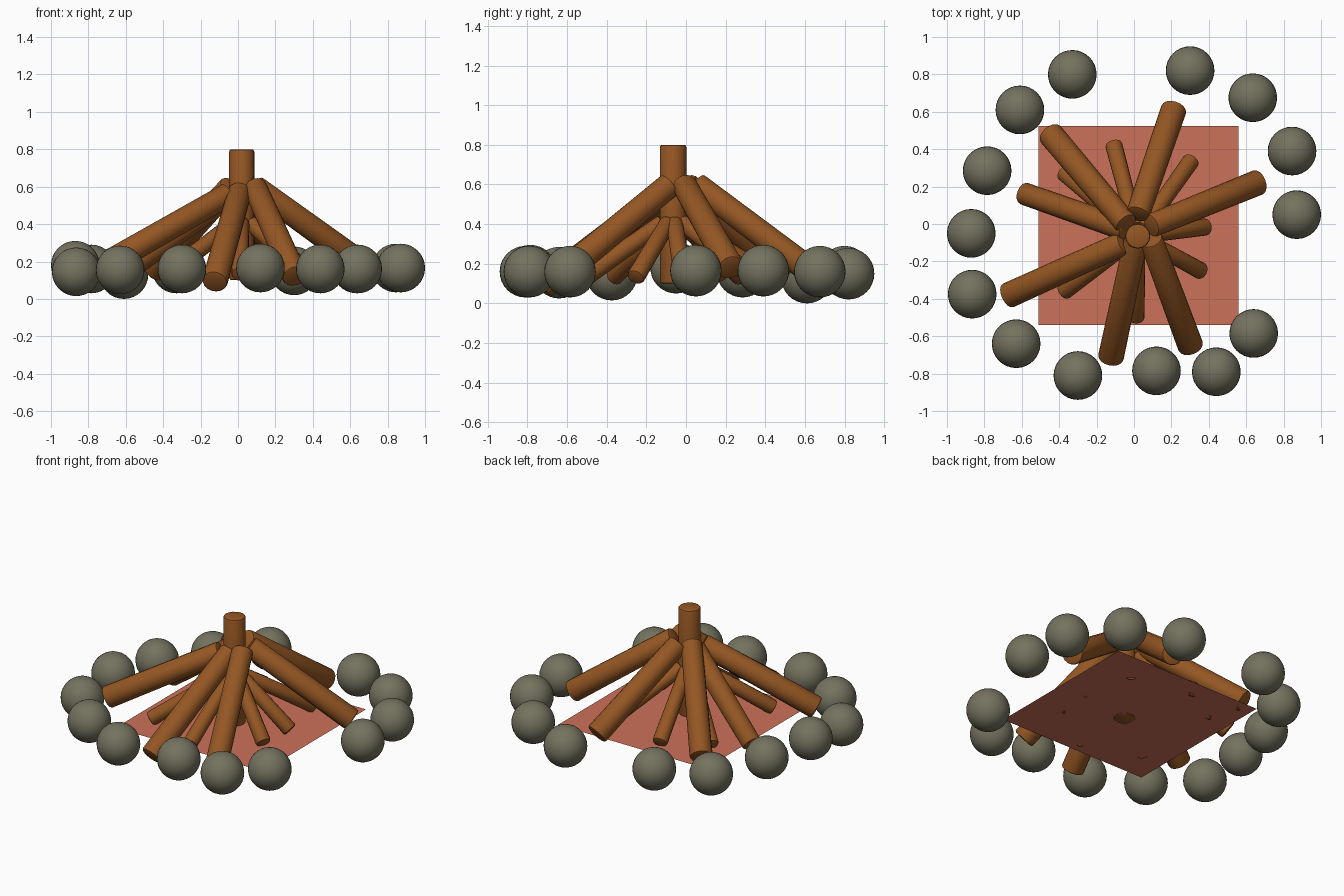
import bpy
import bmesh
from mathutils import Vector

if "Cube" in bpy.data.objects:
    bpy.data.objects.remove(bpy.data.objects["Cube"])


def material(name, rgb):
    m = bpy.data.materials.new(name)
    m.diffuse_color = (*rgb, 1)
    m.use_nodes = True
    m.node_tree.nodes["Principled BSDF"].inputs["Base Color"].default_value = m.diffuse_color
    return m


WOOD = material("brown wood", (0.30, 0.095, 0.017))
STONE = material("grey stone", (0.175, 0.17, 0.115))
EMBER = material("ember red", (0.60, 0.165, 0.10))


def add_object(name, bm, mat, smooth=True):
    mesh = bpy.data.meshes.new(name)
    bm.to_mesh(mesh)
    bm.free()
    mesh.materials.append(mat)
    for p in mesh.polygons:
        p.use_smooth = smooth
    ob = bpy.data.objects.new(name, mesh)
    bpy.context.collection.objects.link(ob)
    return ob


def log(name, top, foot, r_top, r_foot):
    """Straight log with slightly rounded rims."""
    top, foot = Vector(top), Vector(foot)
    axis = top - foot
    bm = bmesh.new()
    bmesh.ops.create_cone(bm, cap_ends=True, segments=16,
                          radius1=r_foot, radius2=r_top, depth=axis.length)
    rims = [e for e in bm.edges if any(len(f.verts) > 4 for f in e.link_faces)]
    bmesh.ops.bevel(bm, geom=rims, offset=0.012, segments=2,
                    affect='EDGES', profile=0.5)
    ob = add_object(name, bm, WOOD)
    ob.rotation_mode = 'QUATERNION'
    ob.rotation_quaternion = axis.to_track_quat('Z', 'Y')
    ob.location = (top + foot) / 2
    bpy.ops.object.select_all(action='DESELECT')
    ob.select_set(True)
    bpy.context.view_layer.objects.active = ob
    bpy.ops.object.shade_smooth_by_angle(angle=0.6)


# Ember bed: a flat square sheet
bm = bmesh.new()
bm.faces.new([bm.verts.new((x, y, 0.105)) for x, y in
              ((-0.51, -0.54), (0.56, -0.54), (0.56, 0.525), (-0.51, 0.525))])
add_object("ember_bed", bm, EMBER, False)

# Upright central log
log("centre_log", (0.02, -0.065, 0.80), (0.02, -0.065, 0.10), 0.067, 0.067)

# Large leaning logs: top point, foot point
large = [((0.02, 0.05, 0.60), (0.215, 0.62, 0.17)),
         ((0.09, -0.01, 0.60), (0.67, 0.225, 0.18)),
         ((0.09, -0.08, 0.60), (0.305, -0.66, 0.12)),
         ((0.01, -0.09, 0.575), (-0.125, -0.72, 0.09)),
         ((-0.05, -0.10, 0.56), (-0.68, -0.385, 0.20)),
         ((-0.04, -0.03, 0.56), (-0.595, 0.165, 0.15)),
         ((-0.04, 0.0, 0.60), (-0.45, 0.485, 0.15))]
for i, (top, foot) in enumerate(large):
    log(f"large_log_{i + 1}", top, foot, 0.064, 0.069 if i != 5 else 0.06)

# Thin kindling beneath, gathered around the central log
for i, (x, y) in enumerate([(-0.11, 0.43), (0.31, 0.345), (0.39, -0.015),
                            (0.365, -0.255), (0.01, -0.51), (-0.38, -0.365),
                            (-0.38, 0.28)]):
    out = Vector((x - 0.02, y + 0.065)).normalized() * 0.05
    log(f"kindling_{i + 1}", (0.02 + out.x, -0.065 + out.y, 0.41),
        (x, y, 0.13), 0.042, 0.046)

# Ring of round stones
stones = [(-0.33, 0.80, 0.16), (-0.61, 0.61, 0.13), (-0.785, 0.285, 0.16),
          (-0.87, -0.05, 0.18), (-0.865, -0.375, 0.145), (-0.63, -0.64, 0.155),
          (-0.30, -0.81, 0.16), (0.12, -0.785, 0.165), (0.44, -0.79, 0.16),
          (0.64, -0.585, 0.16), (0.87, 0.05, 0.165), (0.845, 0.39, 0.165),
          (0.635, 0.675, 0.16), (0.30, 0.82, 0.15)]
for i, pos in enumerate(stones):
    bm = bmesh.new()
    bmesh.ops.create_uvsphere(bm, u_segments=32, v_segments=16, radius=0.13)
    add_object(f"stone_{i + 1}", bm, STONE).location = pos
